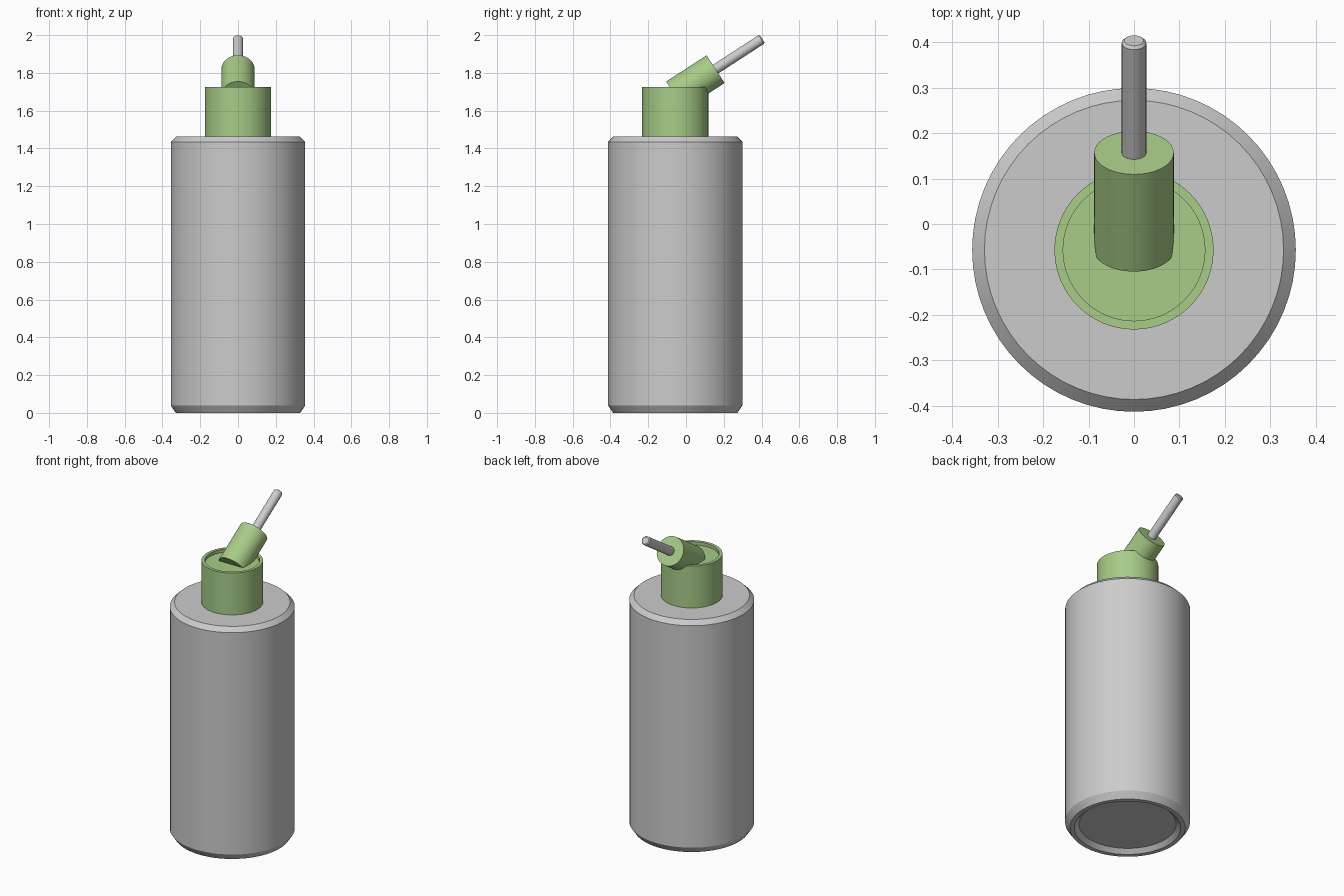
import bpy, math
from mathutils import Matrix, Vector

if "Cube" in bpy.data.objects:
    bpy.data.objects.remove(bpy.data.objects["Cube"])

AXIS_Y = -0.057                 # bottle axis
TILT = math.radians(33)         # spout elevation


def material(name, rgb):
    m = bpy.data.materials.new(name)
    m.diffuse_color = (*rgb, 1)
    m.use_nodes = True
    m.node_tree.nodes["Principled BSDF"].inputs["Base Color"].default_value = m.diffuse_color
    return m


grey = material("light grey", (0.60, 0.60, 0.60))
green = material("soft green", (0.387, 0.604, 0.243))


def lathe(name, profile, mat, sides, matrix):
    """Revolve (radius, height) points around z, closing both ends with flat discs."""
    verts, faces = [], []
    for r, h in profile:
        for i in range(sides):
            a = 2 * math.pi * i / sides
            verts.append(matrix @ Vector((r * math.cos(a), r * math.sin(a), h)))
    for k in range(len(profile) - 1):
        for i in range(sides):
            j = (i + 1) % sides
            a, b = k * sides, (k + 1) * sides
            faces.append((a + i, a + j, b + j, b + i))
    last = (len(profile) - 1) * sides
    faces.append(tuple(reversed(range(sides))))
    faces.append(tuple(range(last, last + sides)))
    mesh = bpy.data.meshes.new(name)
    mesh.from_pydata(verts, [], faces)
    mesh.materials.append(mat)
    ob = bpy.data.objects.new(name, mesh)
    bpy.context.collection.objects.link(ob)
    bpy.ops.object.select_all(action='DESELECT')
    ob.select_set(True)
    bpy.context.view_layer.objects.active = ob
    bpy.ops.object.shade_smooth_by_angle(angle=math.radians(25))
    return ob


upright = Matrix.Translation((0, AXIS_Y, 0))
# local z points up and towards the back
tilted = Matrix.Translation((0, AXIS_Y, 1.681)) @ Matrix.Rotation(TILT - math.pi / 2, 4, 'X')

# Bottle with chamfered rims and a recessed base
lathe("bottle_body", [(0.277, 0.025), (0.303, 0), (0.329, 0), (0.356, 0.04),
                      (0.356, 1.435), (0.329, 1.462)], grey, 64, upright)

# Cap with a shallow dished top
lathe("cap", [(0.175, 1.455), (0.175, 1.725), (0.156, 1.725), (0.156, 1.705)],
      green, 64, upright)

# Angled spout and its thin tube
lathe("spout", [(0.0875, 0), (0.0875, 0.255)], green, 48, tilted)
lathe("tube", [(0.027, 0.2), (0.027, 0.543), (0.021, 0.549)], grey, 32, tilted)
